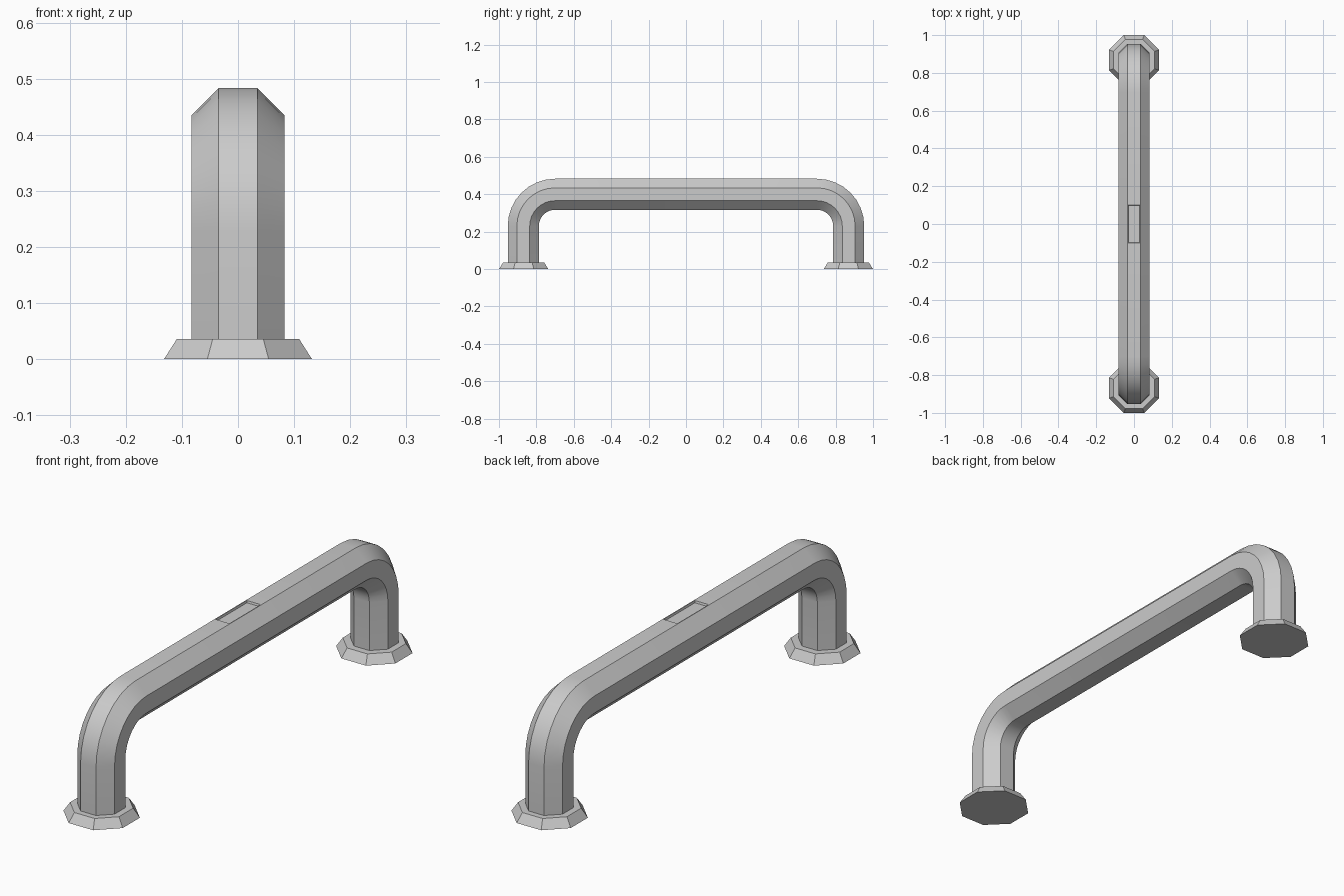
import bpy, bmesh
from math import pi, sin, cos

if "Cube" in bpy.data.objects:
    bpy.data.objects.remove(bpy.data.objects["Cube"])

def finish(bm, name):
    bmesh.ops.recalc_face_normals(bm, faces=bm.faces)
    me = bpy.data.meshes.new(name)
    bm.to_mesh(me)
    bm.free()
    ob = bpy.data.objects.new(name, me)
    bpy.context.collection.objects.link(ob)
    bpy.ops.object.select_all(action='DESELECT')
    bpy.context.view_layer.objects.active = ob
    ob.select_set(True)
    bpy.ops.object.shade_smooth_by_angle(angle=pi / 6)
    return ob

def octagon(apothem):
    r = apothem / cos(pi / 8)
    return [(r * cos(pi / 8 + i * pi / 4), r * sin(pi / 8 + i * pi / 4)) for i in range(8)]

def loft(bm, rings):
    rings = [[bm.verts.new(p) for p in ring] for ring in rings]
    for a, b in zip(rings, rings[1:]):
        for i in range(8):
            j = (i + 1) % 8
            bm.faces.new((a[i], a[j], b[j], b[i]))
    bm.faces.new(rings[0])
    bm.faces.new(rings[-1])

# Grip bar: octagon swept up one leg, across the top and down the other leg
LEG_Y, TOP_Z, BEND, STEPS = 0.87, 0.40, 0.17, 8
half = [(-LEG_Y, 0.02, 0)]
for k in range(STEPS + 1):
    t = k * pi / 2 / STEPS
    half.append((-LEG_Y + BEND * (1 - cos(t)), TOP_Z - BEND * (1 - sin(t)), t))
half.append((-0.103, TOP_Z, pi / 2))
path = half + [(-y, z, pi - t) for y, z, t in reversed(half)]
bm = bmesh.new()
loft(bm, [[(u, y - v * cos(t), z + v * sin(t)) for u, v in octagon(0.083)]
          for y, z, t in path])

# Shallow rectangular recess in the middle of the top
bmesh.ops.recalc_face_normals(bm, faces=bm.faces)
top = max((f for f in bm.faces if abs(f.calc_center_median().y) < 0.01),
          key=lambda f: f.calc_center_median().z)
bmesh.ops.inset_region(bm, faces=[top], thickness=0.005)
bmesh.ops.inset_region(bm, faces=[top], thickness=0.003, depth=-0.008)
finish(bm, "grip_bar")

# Flared octagonal feet
for side, name in ((-1, "front_foot"), (1, "back_foot")):
    bm = bmesh.new()
    loft(bm, [[(u, side * 0.868 + v, z) for u, v in octagon(a)]
              for a, z in ((0.132, 0), (0.109, 0.036))])
    finish(bm, name)
